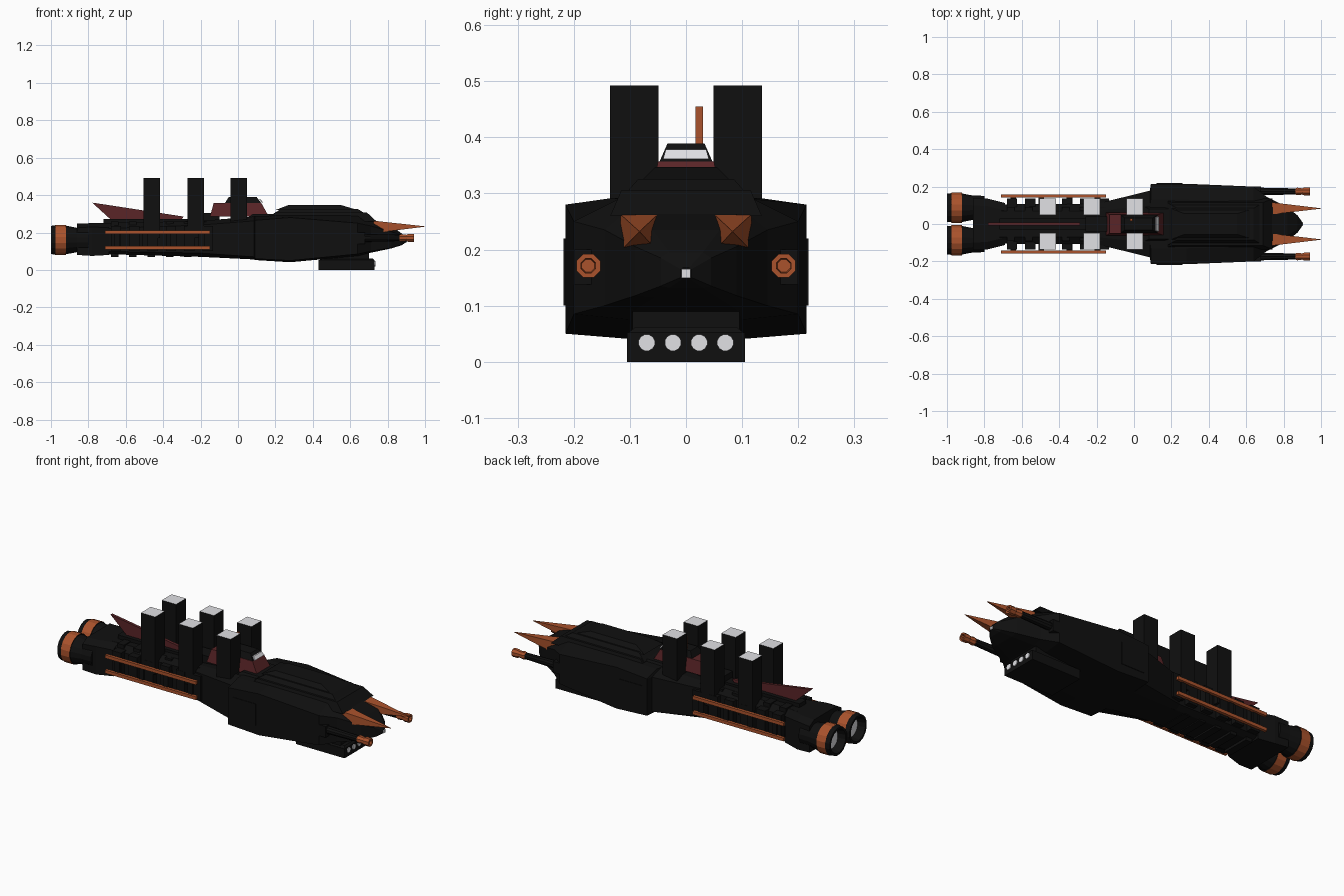
import bpy, bmesh, math
from mathutils import Vector

if "Cube" in bpy.data.objects:
    bpy.data.objects.remove(bpy.data.objects["Cube"])


def material(name, r, g, b):
    m = bpy.data.materials.new(name)
    m.diffuse_color = (r, g, b, 1)
    m.use_nodes = True
    m.node_tree.nodes["Principled BSDF"].inputs["Base Color"].default_value = m.diffuse_color
    return m


BLACK = material("hull black", 0.005, 0.005, 0.005)
COPPER = material("copper orange", 0.40, 0.085, 0.025)
RED = material("dark red", 0.10, 0.018, 0.02)
WHITE = material("pale grey", 0.75, 0.75, 0.78)


def finish(name, bm, *mats, rule=None):
    bmesh.ops.recalc_face_normals(bm, faces=bm.faces)
    bm.normal_update()
    if rule:
        for f in bm.faces:
            f.material_index = rule(f)
    me = bpy.data.meshes.new(name)
    bm.to_mesh(me)
    bm.free()
    for m in mats:
        me.materials.append(m)
    ob = bpy.data.objects.new(name, me)
    bpy.context.collection.objects.link(ob)
    return ob


def skin(name, rings, *mats, rule=None, cap=True):
    """Joins rings of points into a skin."""
    bm = bmesh.new()
    rows = [[bm.verts.new(p) for p in r] for r in rings]
    for a, b in zip(rows, rows[1:]):
        for i in range(len(a)):
            j = (i + 1) % len(a)
            bm.faces.new((a[i], a[j], b[j], b[i]))
    if cap:
        bm.faces.new(rows[0])
        bm.faces.new(rows[-1])
    return finish(name, bm, *mats, rule=rule)


def rect(x0, x1, y0, y1, z):
    return [(x0, y0, z), (x1, y0, z), (x1, y1, z), (x0, y1, z)]


def box(name, x0, x1, y0, y1, z0, z1, *mats, rule=None):
    return skin(name, [rect(x0, x1, y0, y1, z0), rect(x0, x1, y0, y1, z1)], *mats, rule=rule)


def frustum(name, low, high, *mats, rule=None):
    """low and high are (x0, x1, half width, z)."""
    return skin(name, [rect(a, b, -w, w, z) for a, b, w, z in (low, high)], *mats, rule=rule)


def lathe(name, profile, y, z, *mats, n=16, rule=None, cap=True):
    """Turns (x, radius) pairs around an axis along x."""
    rings = [[(x, y + r * math.cos(2 * math.pi * (i + .5) / n),
               z + r * math.sin(2 * math.pi * (i + .5) / n)) for i in range(n)] for x, r in profile]
    return skin(name, rings, *mats, rule=rule, cap=cap)


# main hull: x, side half width, side low, side high, top half width, top, keel half width, keel
hull = [(-.74, .105, .10, .22, .07, .25, .07, .085),
        (-.20, .108, .09, .24, .07, .262, .08, .07),
        (.085, .178, .07, .262, .10, .285, .10, .056),
        (.09, .215, .06, .265, .13, .288, .105, .053),
        (.28, .215, .05, .28, .13, .292, .105, .041),
        (.64, .20, .085, .25, .12, .29, .10, .075),
        (.71, .145, .10, .235, .10, .272, .09, .092),
        (.82, .09, .118, .205, .06, .235, .055, .115),
        (.875, .045, .135, .185, .03, .195, .03, .132),
        (.90, .01, .15, .165, .006, .168, .006, .148)]
skin("main_hull", [[(x, w, a), (x, w, b), (x, u, t), (x, -u, t), (x, -w, b), (x, -w, a), (x, -k, d), (x, k, d)]
                   for x, w, a, b, u, t, k, d in hull], BLACK)
box("bow_lamp", .896, .904, -.008, .008, .149, .165, WHITE)

# stepped armour deck
frustum("deck_lower", (.15, .74, .135, .26), (.20, .69, .115, .306), BLACK)
frustum("deck_middle", (.18, .69, .112, .295), (.23, .64, .085, .326), BLACK)
frustum("deck_upper", (.20, .64, .082, .32), (.27, .55, .055, .347), BLACK)
frustum("deck_step", (.04, .22, .10, .27), (.08, .22, .08, .30), BLACK)

# neck ribs, spine and stern block
for i in range(6):
    x = -.68 + i * .098
    box(f"neck_rib_{i}", x, x + .055, -.136, .136, .10, .235, BLACK)
    box(f"keel_rib_{i}", x, x + .04, -.08, .08, .068, .12, BLACK)
    box(f"top_rib_{i}", x, x + .04, -.09, .09, .22, .258, BLACK)
box("spine", -.72, -.1, -.03, .03, .24, .272, BLACK)
box("spine_turret", -.26, -.1, -.04, .04, .262, .305, BLACK)
skin("stern_block", [[(x, w, a), (x, w, b), (x, w - .04, t), (x, -w + .04, t), (x, -w, b), (x, -w, a)]
                     for x, w, a, b, t in ((-.86, .14, .08, .225, .248), (-.78, .135, .075, .23, .25),
                                           (-.69, .112, .08, .225, .25))], BLACK)

# tail fin
fin = [(-.78, .36), (-.29, .285), (-.31, .262), (-.67, .26)]
skin("tail_fin", [[(x, y, z) for x, z in fin] for y in (-.008, .008)], RED)

# bridge: red base, dark cabin, window, mast
frustum("bridge_base", (-.15, .165, .062, .285), (-.13, .125, .05, .357), RED)
frustum("bridge_cabin", (-.07, .125, .047, .357), (-.05, .10, .033, .389), BLACK)
skin("bridge_window", [[(.127, -.041, .361), (.127, .041, .361), (.114, .036, .378), (.114, -.036, .378)],
                       [(.134, -.041, .361), (.134, .041, .361), (.121, .036, .378), (.121, -.036, .378)]], WHITE)
box("mast", -.022, -.009, .017, .03, .38, .455, COPPER)

# missile pod under the bow
box("missile_pod", .43, .73, -.105, .105, 0, .052, BLACK)
box("missile_pod_top", .45, .70, -.095, .095, .045, .11, BLACK)
frustum("missile_pod_roof", (.43, .73, .105, .05), (.45, .72, .09, .062), BLACK)
for i in range(4):
    lathe(f"missile_{i}", [(.727, .015), (.734, .015)], -.07 + i * .0467, .034, WHITE, n=12)

for s, side in ((-1, "right"), (1, "left")):
    # tall towers with pale tops
    for i, x in enumerate((-.46, -.227, .005)):
        box(f"tower_{side}_{i}", x - .044, x + .044, s * .049, s * .135, .17, .492, BLACK, WHITE,
            rule=lambda f: 1 if f.normal.z > .9 else 0)
    # bow spikes
    skin(f"bow_spike_{side}",
         [[(.725, s * .05, .197), (.725, s * .117, .197), (.725, s * .117, .263), (.725, s * .05, .263)],
          [(1, s * .082, .231), (1, s * .084, .231), (1, s * .084, .233), (1, s * .082, .233)]], COPPER)
    # side guns
    y = s * .174
    box(f"gun_housing_{side}", .55, .68, y - .026, y + .026, .138, .2, BLACK)
    lathe(f"gun_barrel_{side}", [(.64, .022), (.87, .017)], y, .171, BLACK, n=10)
    lathe(f"gun_muzzle_{side}", [(.86, .016), (.872, .022), (.90, .018), (.91, .023), (.94, .023),
                                 (.94, .014), (.91, .012)], y, .171, COPPER, n=8)
    # flank armour panels
    box(f"flank_panel_{side}", .12, .26, s * .20, s * .218, .10, .22, BLACK)
    # side rails and brackets
    for j, z in enumerate((.118, .202)):
        box(f"side_rail_{side}_{j}", -.71, -.15, s * .141, s * .157, z - .009, z + .009, COPPER)
    for j in range(4):
        x = -.66 + j * .15
        box(f"rail_bracket_{side}_{j}", x, x + .03, s * .09, s * .145, .112, .208, BLACK)
    # engines: copper band, dark bell, pale glow
    lathe(f"engine_{side}", [(-.80, .065), (-.86, .066), (-.92, .078), (-.92, .082), (-.975, .082),
                             (-.98, .079), (-1, .077), (-1, .065), (-.955, .055)], s * .087, .16,
          BLACK, COPPER,
          rule=lambda f: 1 if -.96 < f.calc_center_median().x < -.93 and len(f.verts) == 4
          and f.calc_area() > .0015 and abs(f.normal.x) < .1 else 0)
    lathe(f"engine_glow_{side}", [(-.95, .052), (-.96, .052)], s * .087, .16, WHITE)
